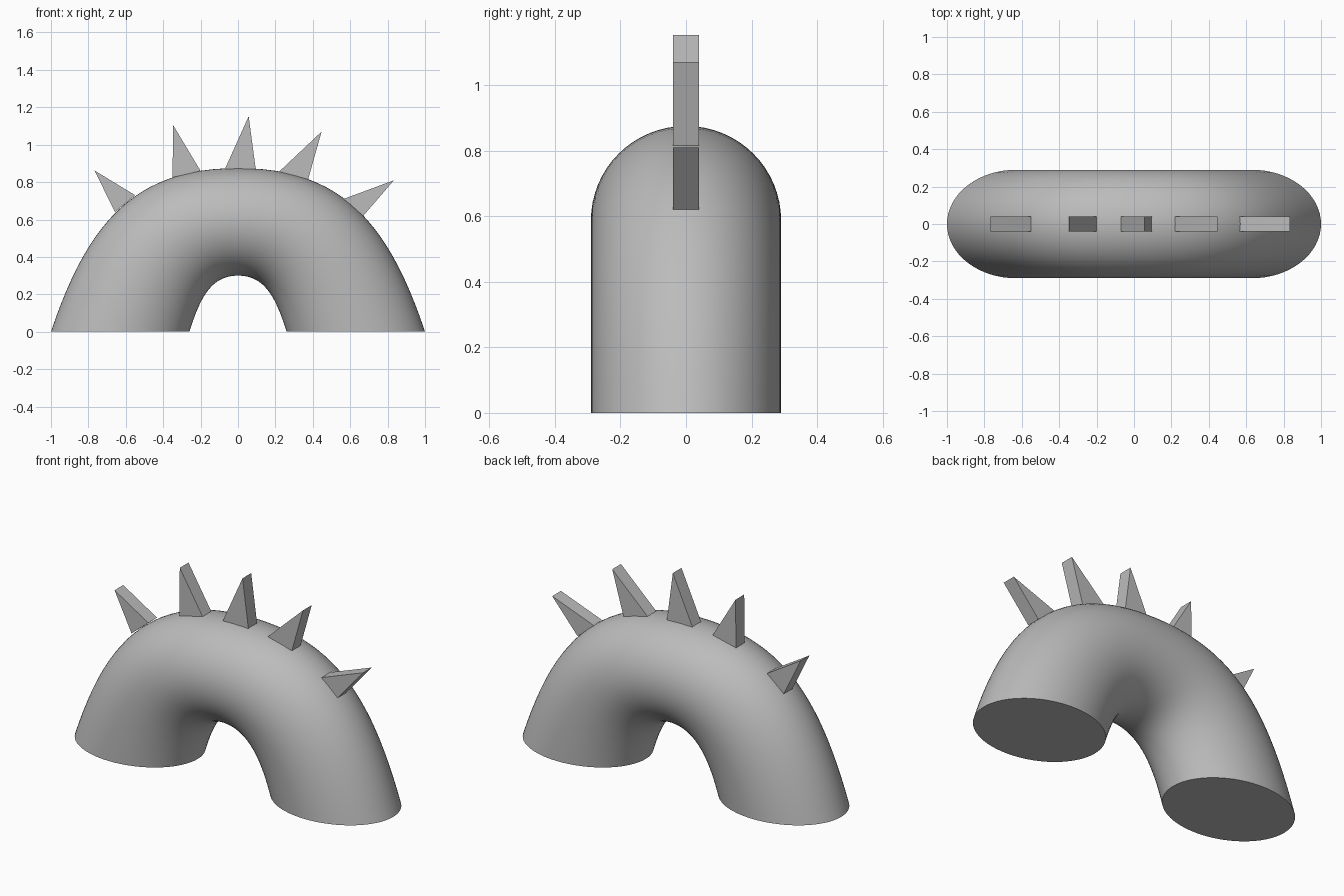
import bpy
import math
from mathutils import Vector
from mathutils.geometry import interpolate_bezier

cube = bpy.data.objects.get("Cube")
if cube:
    bpy.data.objects.remove(cube, do_unlink=True)

grey = bpy.data.materials.new("plain grey")
grey.use_nodes = True
colour = (0.5, 0.5, 0.5, 1)
grey.diffuse_color = colour
grey.node_tree.nodes["Principled BSDF"].inputs["Base Color"].default_value = colour


def make_object(name, verts, faces):
    mesh = bpy.data.meshes.new(name)
    mesh.from_pydata(verts, [], faces)
    mesh.materials.append(grey)
    obj = bpy.data.objects.new(name, mesh)
    bpy.context.collection.objects.link(obj)
    return obj


def arch_line(points, steps=24):
    """Half arch from foot to crown, mirrored to the other foot."""
    foot, handle_a, handle_b, crown = [Vector((x, 0, z)) for x, z in points]
    half = interpolate_bezier(foot, handle_a, handle_b, crown, steps)
    return half + [Vector((-p.x, 0, p.z)) for p in reversed(half[:-1])]


# Arched body: elliptical rings lofted between outer and inner arch lines
SIDES = 64
HALF_DEPTH = 0.29
outer = arch_line([(-1, 0), (-0.8, 0.6), (-0.54, 0.875), (0, 0.875)])
inner = arch_line([(-0.26, 0), (-0.2, 0.19), (-0.14, 0.3), (0, 0.3)])
verts, faces = [], []
for top, low in zip(outer, inner):
    centre, axis = (top + low) / 2, (top - low) / 2
    for s in range(SIDES):
        a = math.tau * s / SIDES
        verts.append(centre + axis * math.cos(a) + Vector((0, HALF_DEPTH * math.sin(a), 0)))
rings = len(outer)
for r in range(rings - 1):
    for s in range(SIDES):
        n = (s + 1) % SIDES
        a, b = r * SIDES, (r + 1) * SIDES
        faces.append((a + s, a + n, b + n, b + s))
faces.append(tuple(reversed(range(SIDES))))
faces.append(tuple(range((rings - 1) * SIDES, rings * SIDES)))
body = make_object("arched_body", verts, faces)
bpy.ops.object.select_all(action="DESELECT")
body.select_set(True)
bpy.context.view_layer.objects.active = body
bpy.ops.object.shade_smooth_by_angle(angle=math.radians(40))

# Back spikes: thin triangular prisms given as base, tip, base
SPIKE_HALF = 0.04
spikes = [
    ((-0.658, 0.64), (-0.767, 0.862), (-0.55, 0.73)),
    ((-0.35, 0.825), (-0.347, 1.105), (-0.2, 0.86)),
    ((-0.07, 0.87), (0.057, 1.152), (0.095, 0.868)),
    ((0.22, 0.856), (0.447, 1.07), (0.375, 0.815)),
    ((0.565, 0.71), (0.834, 0.81), (0.67, 0.62)),
]
for i, profile in enumerate(spikes, 1):
    verts = [(x, y, z) for y in (-SPIKE_HALF, SPIKE_HALF) for x, z in profile]
    faces = [(2, 1, 0), (3, 4, 5), (0, 1, 4, 3), (1, 2, 5, 4), (2, 0, 3, 5)]
    make_object(f"back_spike_{i}", verts, faces)
